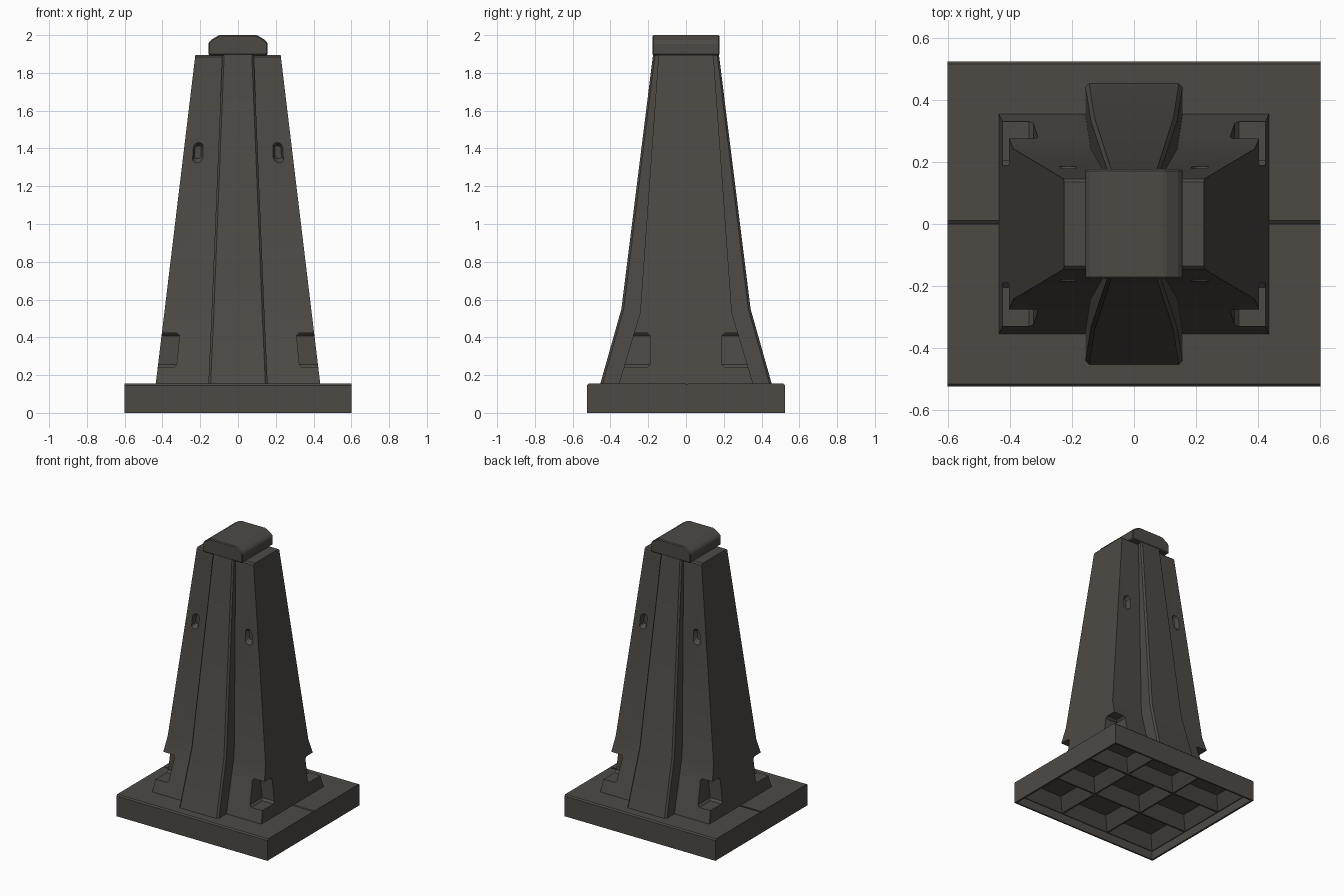
import bpy, bmesh, math

if "Cube" in bpy.data.objects:
    bpy.data.objects.remove(bpy.data.objects["Cube"], do_unlink=True)

stone = bpy.data.materials.new("dark_warm_grey")
stone.use_nodes = True
stone.diffuse_color = (0.075, 0.068, 0.06, 1)
stone.node_tree.nodes["Principled BSDF"].inputs["Base Color"].default_value = stone.diffuse_color


def finish(name, bm):
    bmesh.ops.recalc_face_normals(bm, faces=bm.faces)
    mesh = bpy.data.meshes.new(name)
    bm.to_mesh(mesh)
    bm.free()
    mesh.materials.append(stone)
    obj = bpy.data.objects.new(name, mesh)
    bpy.context.collection.objects.link(obj)
    return obj


def add_loft(bm, rings):
    loops = [[bm.verts.new(p) for p in ring] for ring in rings]
    n = len(loops[0])
    for a, b in zip(loops, loops[1:]):
        for i in range(n):
            j = (i + 1) % n
            bm.faces.new((a[i], a[j], b[j], b[i]))
    bm.faces.new(loops[0][::-1])
    bm.faces.new(loops[-1])


def loft(name, rings):
    bm = bmesh.new()
    add_loft(bm, rings)
    return finish(name, bm)


def rect(x, y, z, cx=0, cy=0):
    return [(cx + sx * x, cy + sy * y, z) for sx, sy in ((-1, -1), (1, -1), (1, 1), (-1, 1))]


def chamfered(x, y, z, c):
    corner = [(x, y - c), (x - c, y)]
    pts = corner + [(-a, b) for a, b in corner[::-1]]
    pts += [(-a, -b) for a, b in pts]
    return [(a, b, z) for a, b in pts]


def mirrored(half):
    return half + [(-a, z) for a, z in half[::-1]]


def cut(obj, cutter):
    mod = obj.modifiers.new("cut", "BOOLEAN")
    mod.operation, mod.solver, mod.object = "DIFFERENCE", "EXACT", cutter
    bpy.context.view_layer.objects.active = obj
    bpy.ops.object.modifier_apply(modifier=mod.name)


# Base slab with eased front and back top edges
edge = mirrored([(0.525, 0), (0.525, 0.146), (0.516, 0.155)])
base = loft("base_slab", [[(x, y, z) for y, z in edge] for x in (-0.602, 0.602)])

# Tapered tower with a flared foot and eased top edge
body = loft("tower_body", [rect(0.436, 0.357, 0.15), rect(0.39, 0.243, 0.53),
                           rect(0.227, 0.146, 1.885), rect(0.226, 0.136, 1.895)])

# Raised spine running down front and back
spine = loft("centre_spine", [chamfered(0.157, 0.455, 0.15, 0.012),
                              chamfered(0.139, 0.342, 0.55, 0.012),
                              chamfered(0.083, 0.174, 1.9, 0.01)])

# Cap across the top
crown = mirrored([(0.157, 1.893), (0.157, 1.958), (0.142, 1.975), (0.1, 2.0)])
cap = loft("top_cap", [[(x, y, z) for x, z in crown] for y in (-0.177, 0.177)])
ease = cap.modifiers.new("ease", "BEVEL")
ease.width, ease.segments = 0.006, 1

# Corner notches near the foot
bm = bmesh.new()
for sx in (-1, 1):
    for sy in (-1, 1):
        add_loft(bm, [rect(0.15, 0.15, z, sx * (x + 0.15), sy * (y + 0.15))
                      for x, y, z in ((0.338, 0.205, 0.24), (0.325, 0.19, 0.255),
                                      (0.31, 0.19, 0.408), (0.322, 0.205, 0.422))])
notches = finish("notch_cutter", bm)

# Small rounded slots in the front and back faces, narrowing inward
bm = bmesh.new()
for sx in (-1, 1):
    for sy in (-1, 1):
        rings = []
        for y, size in ((0.15, 0.65), (0.21, 1.35)):
            ring = []
            for i in range(12):
                t = 2 * math.pi * i / 12
                dx = 0.027 * math.cos(t) * size
                dz = size * (0.027 * math.sin(t) + math.copysign(0.026, math.sin(t + 0.01)))
                ring.append((sx * (0.212 + dx - 0.1 * dz), sy * y, 1.38 + dz))
            rings.append(ring)
        add_loft(bm, rings)
slots = finish("slot_cutter", bm)

# Thin sloped seam on the top of the slab at each side
bm = bmesh.new()
for sx in (-1, 1):
    add_loft(bm, [rect(0.12, 0.001, 0.147, sx * 0.54, 0),
                  rect(0.12, 0.011, 0.163, sx * 0.54, 0.01)])
seams = finish("seam_cutter", bm)

# Hollow underside: thin outer wall, then tapered pockets divided by ridges
hollow = loft("hollow_cutter", [rect(0.588, 0.513, -0.05), rect(0.588, 0.513, 0.06)])
bm = bmesh.new()
for i in (-1, 0, 1):
    for j in (-1, 0, 1):
        add_loft(bm, [rect(0.194, 0.169, 0.055, i * 0.392, j * 0.342),
                      rect(0.13, 0.105, 0.14, i * 0.392, j * 0.342)])
pockets = finish("pocket_cutter", bm)

for target, cutters in ((base, (hollow, pockets, seams)), (body, (notches, slots))):
    for cutter in cutters:
        cut(target, cutter)
for cutter in (notches, slots, seams, hollow, pockets):
    bpy.data.objects.remove(cutter, do_unlink=True)

# Soften the shallow bend of the flare, keep real edges sharp
for obj in (body, spine):
    bpy.ops.object.select_all(action="DESELECT")
    obj.select_set(True)
    bpy.context.view_layer.objects.active = obj
    bpy.ops.object.shade_smooth_by_angle(angle=math.radians(20))
